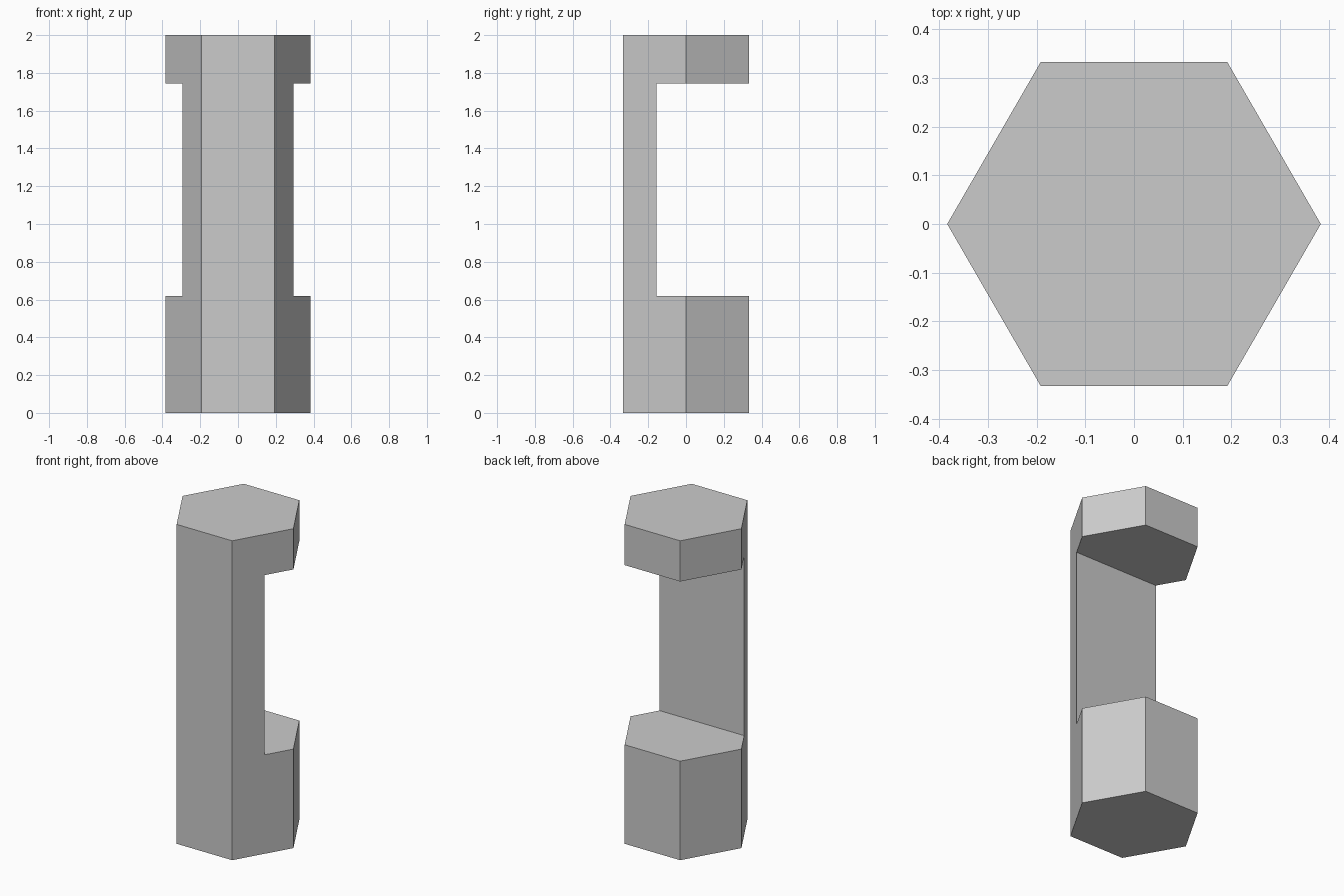
import bpy
import bmesh
from math import cos, sin, pi

cube = bpy.data.objects.get("Cube")
if cube:
    bpy.data.objects.remove(cube, do_unlink=True)

RADIUS, HEIGHT = 0.384, 2.0
NOTCH_BOTTOM, NOTCH_TOP, NOTCH_FRONT = 0.62, 1.745, -0.157

grey = bpy.data.materials.new("plain grey")
grey.use_nodes = True
grey.diffuse_color = (0.6, 0.6, 0.6, 1)
grey.node_tree.nodes["Principled BSDF"].inputs["Base Color"].default_value = (0.6, 0.6, 0.6, 1)


def prism(name, outline, bottom, top):
    """Extrude a flat outline upwards into a closed solid."""
    bm = bmesh.new()
    base = bm.faces.new([bm.verts.new((x, y, bottom)) for x, y in outline])
    raised = bmesh.ops.extrude_face_region(bm, geom=[base], use_keep_orig=True)
    verts = [v for v in raised["geom"] if isinstance(v, bmesh.types.BMVert)]
    bmesh.ops.translate(bm, verts=verts, vec=(0, 0, top - bottom))
    bmesh.ops.recalc_face_normals(bm, faces=bm.faces[:])
    mesh = bpy.data.meshes.new(name)
    bm.to_mesh(mesh)
    bm.free()
    mesh.materials.append(grey)
    obj = bpy.data.objects.new(name, mesh)
    bpy.context.collection.objects.link(obj)
    return obj


# Hexagonal column, flat side to the front
hexagon = [(RADIUS * cos(i * pi / 3), RADIUS * sin(i * pi / 3)) for i in range(6)]
column = prism("hexagonal_column", hexagon, 0, HEIGHT)

# Deep notch cut in from the back
slot = [(-1, NOTCH_FRONT), (1, NOTCH_FRONT), (1, 1), (-1, 1)]
cutter = prism("notch_cutter", slot, NOTCH_BOTTOM, NOTCH_TOP)
cutter.hide_render = True

cut = column.modifiers.new("back notch", "BOOLEAN")
cut.operation = "DIFFERENCE"
cut.solver = "EXACT"
cut.object = cutter
bpy.context.view_layer.objects.active = column
bpy.ops.object.modifier_apply(modifier=cut.name)
bpy.data.objects.remove(cutter, do_unlink=True)
